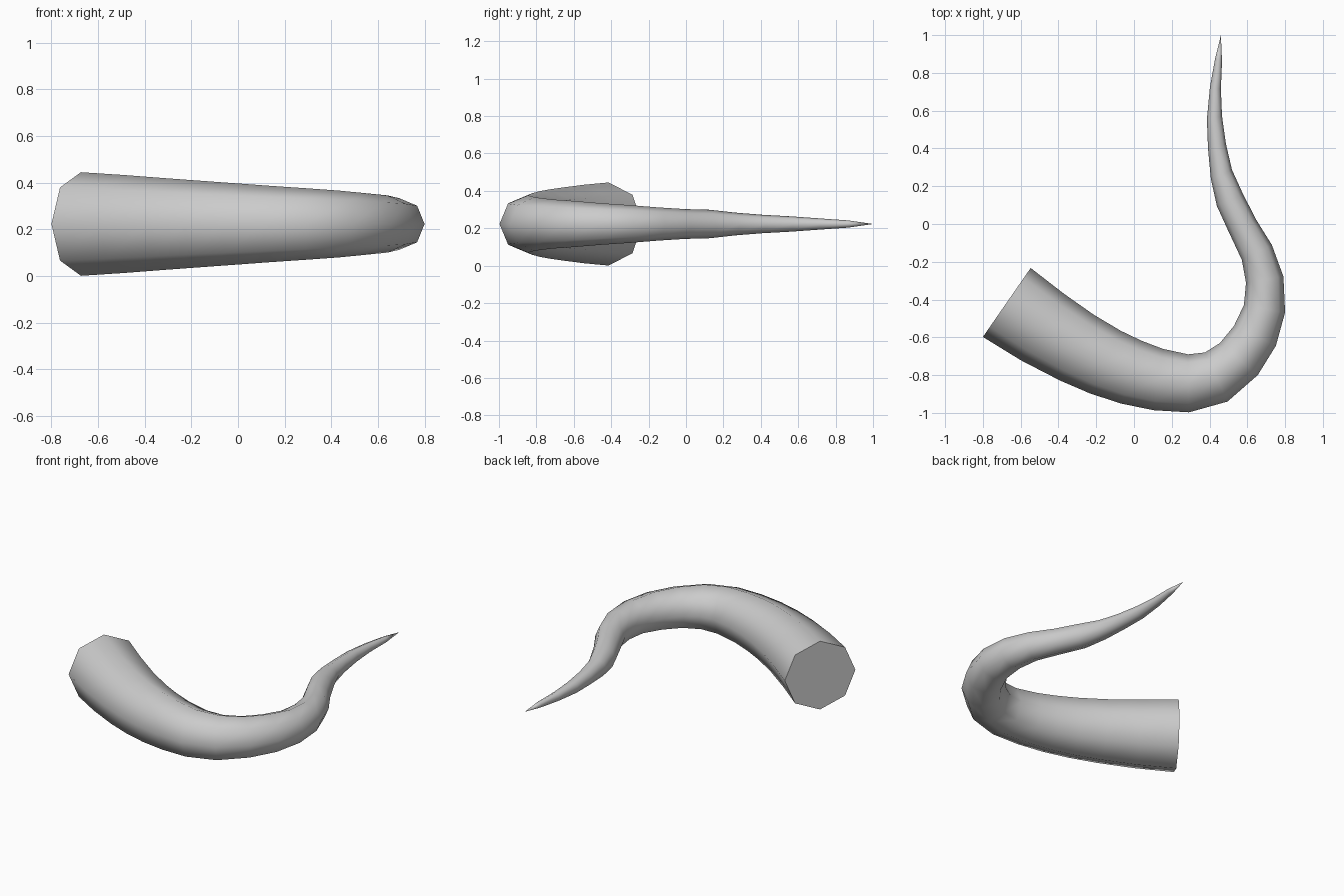
import bpy, bmesh
from math import cos, sin, pi
from mathutils import Vector

if "Cube" in bpy.data.objects:
    bpy.data.objects.remove(bpy.data.objects["Cube"])

SIDES = 8
MID_Z = 0.223
TIP = (0.46, 1.0)

# Plan-view stations along the horn: outer edge x, y, inner edge x, y
STATIONS = [
    (-.80, -.598, -.547, -.233), (-.598, -.722, -.37, -.37),
    (-.391, -.829, -.212, -.481), (-.233, -.897, -.069, -.566),
    (-.067, -.951, .042, -.619), (.106, -.986, .153, -.661),
    (.291, -.997, .286, -.690), (.495, -.940, .376, -.680),
    (.655, -.80, .455, -.63), (.751, -.645, .529, -.54),
    (.80, -.468, .582, -.429), (.791, -.278, .593, -.312),
    (.73, -.111, .571, -.19), (.646, .024, .497, -.032),
    (.577, .159, .439, .095), (.519, .286, .407, .238),
    (.487, .423, .392, .397), (.466, .571, .386, .555),
    (.46, .714, .402, .725), (.466, .862, .429, .873),
]

bm = bmesh.new()


def ring(ox, oy, ix, iy):
    """Upright octagonal section spanning the outer and inner edge."""
    a, b = Vector((ox, oy, MID_Z)), Vector((ix, iy, MID_Z))
    centre, side = (a + b) / 2, (a - b) / 2
    up = Vector((0, 0, side.length))
    return [bm.verts.new(centre + side * cos(2 * pi * k / SIDES) + up * sin(2 * pi * k / SIDES))
            for k in range(SIDES)]


# Tapered body, flat base cap and pointed tip
rings = [ring(*s) for s in STATIONS]
tip = bm.verts.new((*TIP, MID_Z))
for r0, r1 in zip(rings, rings[1:]):
    for k in range(SIDES):
        n = (k + 1) % SIDES
        bm.faces.new((r0[k], r0[n], r1[n], r1[k]))
for k in range(SIDES):
    bm.faces.new((rings[-1][k], rings[-1][(k + 1) % SIDES], tip))
bm.faces.new(rings[0])
bmesh.ops.recalc_face_normals(bm, faces=bm.faces)

mesh = bpy.data.meshes.new("horn")
bm.to_mesh(mesh)
bm.free()
horn = bpy.data.objects.new("horn", mesh)
bpy.context.collection.objects.link(horn)

# Smooth sides, crisp base rim
bpy.context.view_layer.objects.active = horn
horn.select_set(True)
bpy.ops.object.shade_smooth_by_angle(angle=pi / 3)
